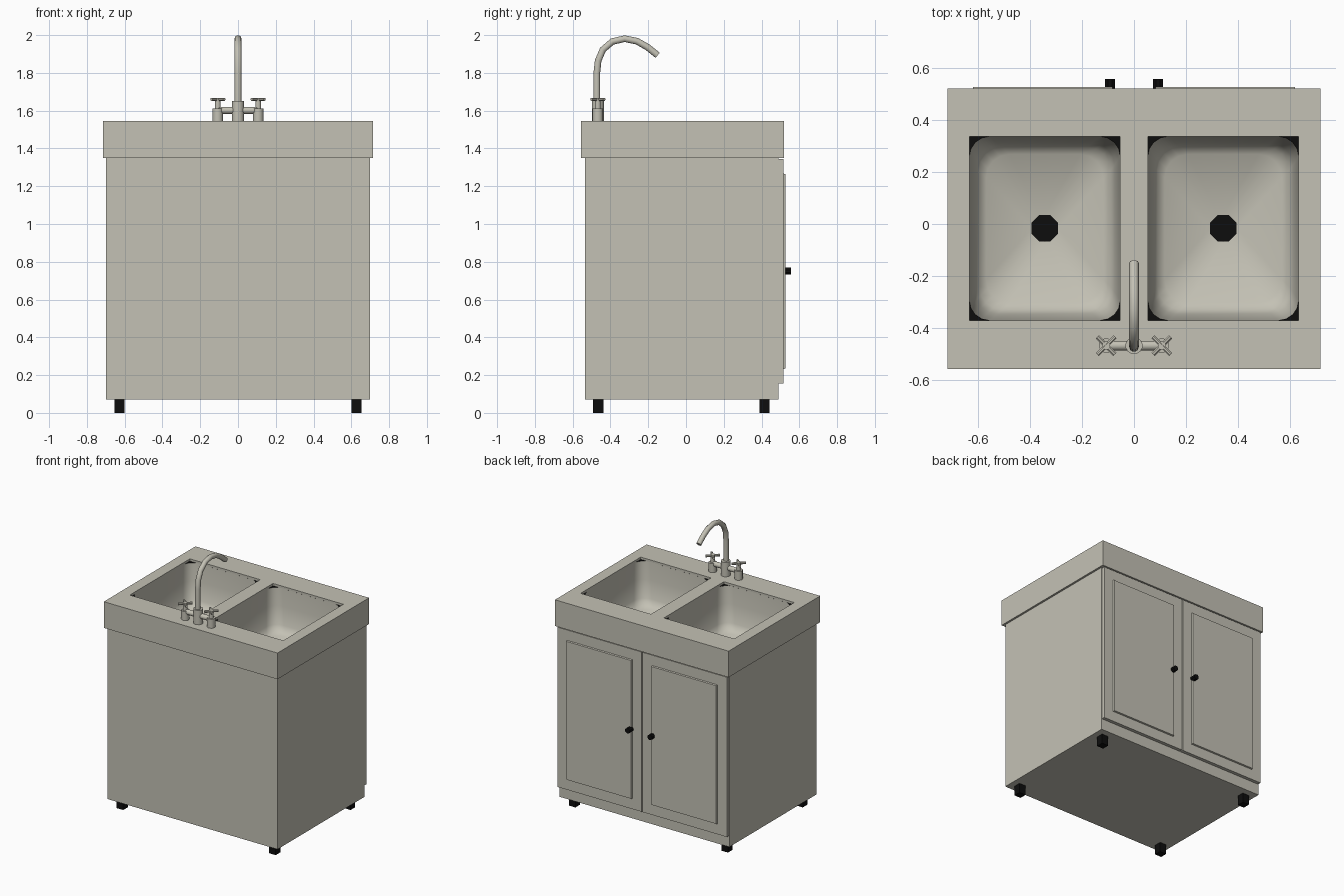
import bpy, bmesh, math
from mathutils import Matrix, Vector

if "Cube" in bpy.data.objects:
    bpy.data.objects.remove(bpy.data.objects["Cube"])


def material(name, rgb):
    m = bpy.data.materials.new(name)
    m.diffuse_color = (*rgb, 1)
    m.use_nodes = True
    m.node_tree.nodes["Principled BSDF"].inputs["Base Color"].default_value = m.diffuse_color
    return m


STONE = material("warm grey", (0.55, 0.535, 0.46))
BLACK = material("black", (0.004, 0.004, 0.004))


def finish(bm, name, mat, smooth=False):
    bmesh.ops.remove_doubles(bm, verts=bm.verts, dist=1e-5)
    me = bpy.data.meshes.new(name)
    bm.to_mesh(me)
    bm.free()
    me.materials.append(mat)
    ob = bpy.data.objects.new(name, me)
    bpy.context.collection.objects.link(ob)
    if smooth:
        smooth_object(ob)
    return ob


def smooth_object(ob):
    bpy.ops.object.select_all(action='DESELECT')
    ob.select_set(True)
    bpy.context.view_layer.objects.active = ob
    bpy.ops.object.shade_smooth_by_angle(angle=math.radians(40))


def box_bm(x, y, z):
    bm = bmesh.new()
    size = [b - a for a, b in (x, y, z)]
    mid = [(a + b) / 2 for a, b in (x, y, z)]
    bmesh.ops.create_cube(bm, size=1, matrix=Matrix.Translation(mid) @ Matrix.Diagonal((*size, 1)))
    return bm


def rod(name, a, b, r, mat=STONE, sides=12, smooth=True):
    a, b = Vector(a), Vector(b)
    d = b - a
    bm = bmesh.new()
    rot = d.to_track_quat('Z', 'Y').to_matrix().to_4x4()
    spin = Matrix.Rotation(math.pi / sides, 4, 'Z')
    bmesh.ops.create_cone(bm, cap_ends=True, segments=sides, radius1=r, radius2=r, depth=d.length,
                          matrix=Matrix.Translation((a + b) / 2) @ rot @ spin)
    return finish(bm, name, mat, smooth)


def rounded_loop(bm, cx, cy, hx, hy, r, z, n=4):
    verts = []
    for i, (sx, sy) in enumerate(((1, 1), (-1, 1), (-1, -1), (1, -1))):
        for k in range(n + 1):
            t = math.pi / 2 * (i + k / n)
            verts.append(bm.verts.new((cx + sx * (hx - r) + r * math.cos(t),
                                       cy + sy * (hy - r) + r * math.sin(t), z)))
    return verts


def loft(name, cx, cy, sections, mat, smooth):
    bm = bmesh.new()
    loops = [rounded_loop(bm, cx, cy, *s) for s in sections]
    for a, b in zip(loops, loops[1:]):
        for i in range(len(a)):
            j = (i + 1) % len(a)
            bm.faces.new((a[i], b[i], b[j], a[j]))
    return finish(bm, name, mat, smooth)


# Countertop slab with two rectangular openings
xs = (-0.715, -0.632, -0.053, 0.053, 0.632, 0.715)
ys = (-0.557, -0.37, 0.336, 0.52)
bm = bmesh.new()
grid = [[bm.verts.new((x, y, 1.545)) for x in xs] for y in ys]
for j in range(3):
    for i in range(5):
        if not (j == 1 and i in (1, 3)):
            bm.faces.new((grid[j][i], grid[j][i + 1], grid[j + 1][i + 1], grid[j + 1][i]))
top = finish(bm, "countertop", STONE)
sol = top.modifiers.new("thickness", 'SOLIDIFY')
sol.thickness, sol.offset = 0.195, -1

# Cabinet body, open at the top for the basins
bm = box_bm((-0.70, 0.70), (-0.535, 0.49), (0.072, 1.352))
bmesh.ops.delete(bm, geom=[f for f in bm.faces if f.normal.z > 0.9], context='FACES_ONLY')
finish(bm, "cabinet_body", STONE)

for side, s in (("left", -1), ("right", 1)):
    # Door with raised panel
    bm = box_bm(sorted((s * 0.004, s * 0.697)), (0.488, 0.515), (0.155, 1.344))
    face = [f for f in bm.faces if f.normal.y > 0.9]
    bmesh.ops.inset_region(bm, faces=face, thickness=0.077, use_even_offset=True)
    bmesh.ops.inset_region(bm, faces=face, thickness=0.003, depth=0.011, use_even_offset=True)
    finish(bm, side + "_door", STONE)
    rod(side + "_door_knob", (s * 0.092, 0.515, 0.75), (s * 0.092, 0.557, 0.75), 0.02, BLACK, 8, False)

    # Basin, dark corner collar and drain
    cx, cy = s * 0.3425, -0.017
    loft(side + "_basin", cx, cy, (
        (0.289, 0.353, 0.075, 1.53), (0.283, 0.346, 0.08, 1.40),
        (0.268, 0.328, 0.085, 1.27), (0.252, 0.312, 0.09, 1.235),
        (0.225, 0.285, 0.09, 1.215), (0.05, 0.05, 0.05, 1.18)), STONE, True)
    loft(side + "_basin_collar", cx, cy, (
        (0.2895, 0.353, 0, 1.528), (0.289, 0.3525, 0.075, 1.528)), BLACK, False)
    rod(side + "_drain", (cx, cy, 1.175), (cx, cy, 1.186), 0.055, BLACK, 8, False)

    # Feet
    for place, y in (("front", -0.465), ("back", 0.415)):
        finish(box_bm((s * 0.628 - 0.027, s * 0.628 + 0.027), (y - 0.027, y + 0.027), (0, 0.074)),
               f"{place}_{side}_foot", BLACK)

    # Tap valve with cross handle
    hx, hy = s * 0.107, -0.467
    rod(side + "_tap_base", (hx, hy, 1.54), (hx, hy, 1.612), 0.028)
    rod(side + "_tap_stem", (hx, hy, 1.61), (hx, hy, 1.668), 0.016)
    for k, d in enumerate((1, -1)):
        rod(f"{side}_tap_handle_{k + 1}", (hx - 0.034, hy - 0.034 * d, 1.66),
            (hx + 0.034, hy + 0.034 * d, 1.66), 0.009, sides=8)

# Faucet body and crossbar
rod("faucet_body", (0, -0.467, 1.54), (0, -0.467, 1.652), 0.033)
rod("faucet_crossbar", (-0.107, -0.467, 1.602), (0.107, -0.467, 1.602), 0.019)

# Curved spout
path = ((-0.472, 1.64), (-0.472, 1.80), (-0.465, 1.865), (-0.44, 1.923), (-0.39, 1.966),
        (-0.325, 1.981), (-0.26, 1.968), (-0.205, 1.937), (-0.15, 1.893))
cu = bpy.data.curves.new("spout", 'CURVE')
cu.dimensions = '3D'
cu.bevel_depth, cu.bevel_resolution, cu.use_fill_caps = 0.0185, 3, True
sp = cu.splines.new('POLY')
sp.points.add(len(path) - 1)
for p, (y, z) in zip(sp.points, path):
    p.co = (0, y, z, 1)
cu.materials.append(STONE)
spout = bpy.data.objects.new("spout", cu)
bpy.context.collection.objects.link(spout)
bpy.ops.object.select_all(action='DESELECT')
spout.select_set(True)
bpy.context.view_layer.objects.active = spout
bpy.ops.object.convert(target='MESH')
smooth_object(bpy.context.view_layer.objects.active)
